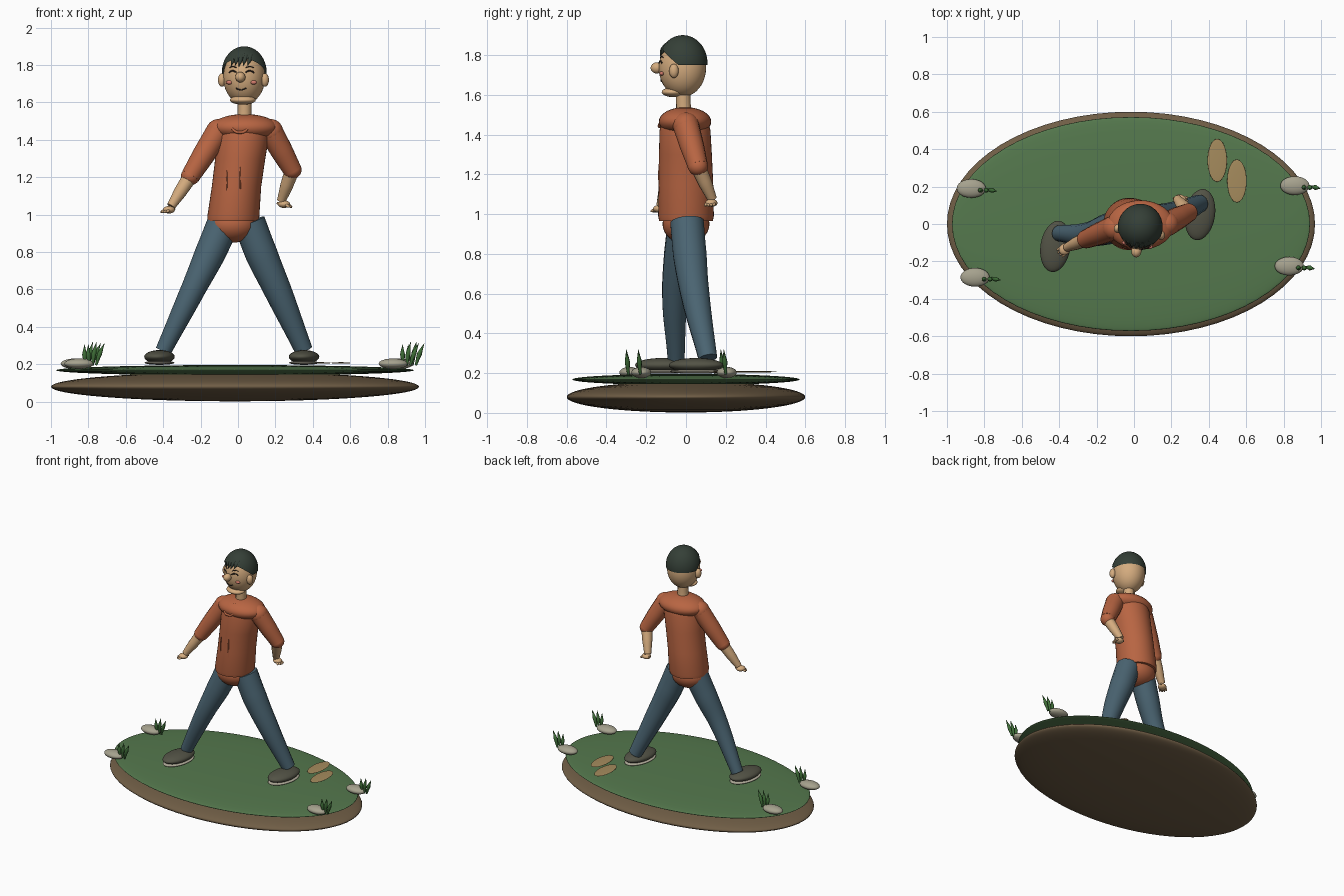
import bpy, bmesh, math
from mathutils import Vector, Matrix

if "Cube" in bpy.data.objects:
    bpy.data.objects.remove(bpy.data.objects["Cube"])

COL = dict(soil=(.16, .11, .06), grass=(.09, .19, .075), skin=(.66, .41, .21), shirt=(.48, .13, .055),
           jeans=(.07, .13, .17), shoe=(.085, .085, .06), sole=(.45, .42, .33), hair=(.035, .05, .038),
           stone=(.38, .36, .27), print=(.38, .26, .11), dark=(.03, .02, .015), cheek=(.65, .2, .15),
           blade=(.05, .16, .04))
MAT = {}
for k, c in COL.items():
    MAT[k] = bpy.data.materials.new(k)
    MAT[k].diffuse_color = (*c, 1)


def finish(o, name, mat):
    o.name = name
    o.data.materials.clear()
    o.data.materials.append(MAT[mat])
    bpy.ops.object.select_all(action='DESELECT')
    bpy.context.view_layer.objects.active = o
    o.select_set(True)
    bpy.ops.object.shade_smooth_by_angle(angle=math.radians(50))
    return o


def ball(name, c, r, mat, rot=(0, 0, 0), seg=32):
    bpy.ops.mesh.primitive_uv_sphere_add(segments=seg, ring_count=seg // 2, radius=1, location=c)
    o = bpy.context.object
    o.rotation_euler = [math.radians(a) for a in rot]
    o.scale = r
    return finish(o, name, mat)


def tube(name, pts, mat, res=6):
    """Smooth tapered tube through (x, y, z, radius) points."""
    cu = bpy.data.curves.new(name, 'CURVE')
    cu.dimensions = '3D'
    cu.bevel_depth, cu.bevel_resolution = 1, 5
    cu.resolution_u, cu.use_fill_caps = res, True
    sp = cu.splines.new('BEZIER')
    sp.bezier_points.add(len(pts) - 1)
    for bp, p in zip(sp.bezier_points, pts):
        bp.co, bp.radius = p[:3], p[3]
        bp.handle_left_type = bp.handle_right_type = 'AUTO'
    o = bpy.data.objects.new(name, cu)
    bpy.context.collection.objects.link(o)
    bpy.ops.object.select_all(action='DESELECT')
    bpy.context.view_layer.objects.active = o
    o.select_set(True)
    bpy.ops.object.convert(target='MESH')
    return finish(bpy.context.object, name, mat)


def loft(name, rings, mat, n=40):
    """Closed skin over elliptical rings (z, cx, cy, rx, ry)."""
    bm = bmesh.new()
    loops = [[bm.verts.new((cx + rx * math.cos(2 * math.pi * i / n),
                            cy + ry * math.sin(2 * math.pi * i / n), z)) for i in range(n)]
             for z, cx, cy, rx, ry in rings]
    for a, b in zip(loops, loops[1:]):
        for i in range(n):
            j = (i + 1) % n
            bm.faces.new((a[i], a[j], b[j], b[i]))
    bm.faces.new(loops[0][::-1])
    bm.faces.new(loops[-1])
    me = bpy.data.meshes.new(name)
    bm.to_mesh(me)
    bm.free()
    o = bpy.data.objects.new(name, me)
    bpy.context.collection.objects.link(o)
    return finish(o, name, mat)


# Oval base and turf
ball('soil_base', (-.016, 0, .08), (.984, .6, .078), 'soil', seg=64)
ball('turf', (-.016, 0, .168), (.957, .572, .028), 'grass', seg=64)

# Footprints, stones and grass tufts
for i, (x, y) in enumerate([(.445, .34), (.55, .23)]):
    ball(f'footprint_{i}', (x, y, .207), (.052, .115, .004), 'print')
for i, (x, y) in enumerate([(-.87, .19), (-.85, -.285), (.86, .205), (.83, -.225)]):
    ball(f'stone_{i}', (x, y, .203), (.078, .05, .028), 'stone')
    for j in range(3):
        bx, tx, h = x + .055 + .018 * j, x + .05 + .043 * j, (.105, .118, .112)[j]
        tube(f'grass_blade_{i}_{j}', [(bx, y - .005, .195, .006), ((bx + tx) / 2 - .003, y - .01, .2 + h * .5, .013),
                                      (tx, y - .015, .2 + h, .001)], 'blade', 4)

# Shoes and soles
for side, x, y in (('left', -.42, -.12), ('right', .353, .05)):
    ball(side + '_shoe', (x, y, .24), (.08, .138, .036), 'shoe', (0, 0, -9))
    ball(side + '_sole', (x, y, .208), (.078, .135, .011), 'sole', (0, 0, -9))

# Trouser legs
tube('left_leg', [(-.075, -.005, .96, .088), (-.15, -.03, .79, .082), (-.24, -.055, .6, .066),
                  (-.4, -.05, .27, .043)], 'jeans')
tube('right_leg', [(.06, .005, .96, .086), (.125, .02, .79, .086), (.21, .045, .6, .074),
                   (.352, .11, .275, .048)], 'jeans')

# Shirt body, hips and shoulders
ball('hips', (-.03, 0, .95), (.132, .118, .1), 'shirt')
loft('shirt_body', [(.965, -.027, 0, .135, .135), (.99, -.025, 0, .139, .14), (1.15, -.008, 0, .132, .137),
                    (1.3, .012, -.003, .134, .133), (1.42, .028, -.005, .138, .128),
                    (1.48, .033, -.005, .12, .115), (1.52, .035, -.008, .085, .085)], 'shirt')
ball('shoulder_yoke', (.035, -.005, 1.465), (.178, .132, .073), 'shirt')
for i, (x, z0, z1) in enumerate([(-.06, 1.09, 1.25), (.012, 1.11, 1.28)]):
    y = -.138 * math.sqrt(1 - ((x + .005) / .134) ** 2)
    tube(f'shirt_fold_{i}', [(x, y + .004, z0, .002), (x, y + .001, (z0 + z1) / 2, .005),
                             (x + .003, y + .004, z1, .002)], 'shirt', 4)
tube('collar', [(-.04, -.115, 1.475, .005), (-.015, -.131, 1.445, .008), (.01, -.133, 1.44, .008),
                (.035, -.134, 1.445, .008), (.06, -.125, 1.475, .005)], 'shirt')

# Arms: shoulder, elbow, wrist, finger direction
ARMS = {'left': ((-.105, -.02, 1.445), (-.255, -.08, 1.205), (-.358, -.125, 1.045), (-.75, -.6, -.25)),
        'right': ((.175, 0, 1.445), (.29, .06, 1.24), (.232, .132, 1.075), (.85, -.25, -.25))}
for side, (s, e, w, f) in ARMS.items():
    s, e, w, f = map(Vector, (s, e, w, f))
    f.normalize()
    m = s.lerp(e, .5)
    ball(side + '_shoulder', s, (.066, .066, .066), 'shirt')
    tube(side + '_sleeve', [(*s, .066), (*m, .061), (*e, .051)], 'shirt')
    ball(side + '_sleeve_hem', e, (.05, .05, .048), 'shirt')
    tube(side + '_forearm', [(*e, .04), (*e.lerp(w, .5), .035), (*w, .024)], 'skin')
    across = f.cross(Vector((0, 0, 1))).normalized()
    palm = w + f * .015 + Vector((0, 0, -.015))
    ball(side + '_palm', palm, (.034, .03, .02), 'skin',
         (0, 0, math.degrees(math.atan2(f.y, f.x))), 24)
    for k in range(4):
        a = palm + across * (k - 1.5) * .013 + f * .018
        b = a + f * (.026 if k in (1, 2) else .02) + across * (k - 1.5) * .003 + Vector((0, 0, -.004))
        tube(f'{side}_finger_{k}', [(*a, .008), (*a.lerp(b, .6), .0075), (*b, .004)], 'skin', 3)
    t = palm - f * .02
    tube(side + '_thumb', [(*palm, .01), (*(t - f * .02 + Vector((0, 0, -.005))), .006)], 'skin', 3)

# Neck and head, turned slightly to one side
TURN = -9
HEAD = Matrix.Translation((.033, -.018, 1.735)) @ Matrix.Rotation(math.radians(TURN), 4, 'Z')


def hball(name, c, r, mat, seg=24):
    return ball(name, HEAD @ Vector(c), r, mat, (0, 0, TURN), seg)


def htube(name, pts, mat):
    return tube(name, [(*(HEAD @ Vector(p[:3])), p[3]) for p in pts], mat, 4)


def face_y(x, z):
    return -.119 * math.sqrt(max(0, 1 - (x / .112) ** 2 - (z / .145) ** 2))


def stroke(name, x, z, w, bend, r):
    """Small curved line drawn on the face."""
    pts = [(x + w * t, z + bend * (1 - t * t)) for t in (-1, -.5, 0, .5, 1)]
    htube(name, [(px, face_y(px, pz), pz, r) for px, pz in pts], 'dark')


tube('neck', [(.033, -.01, 1.49, .04), (.035, -.013, 1.55, .037), (.035, -.015, 1.63, .037)], 'skin')
hball('head', (0, 0, 0), (.112, .119, .145), 'skin', 40)
hball('jaw', (0, -.045, -.122), (.07, .06, .025), 'skin')
hball('nose', (0, -.13, 0), (.027, .032, .028), 'skin')
stroke('smile', 0, -.058, .028, -.01, .0035)
for n, s in (('left', -1), ('right', 1)):
    hball(n + '_ear', (s * .116, -.025, -.015), (.022, .024, .036), 'skin')
    stroke(n + '_eye', s * .046, .024, .022, .01, .004)
    stroke(n + '_brow', s * .046, .05, .02, .007, .0028)
    hball(n + '_cheek', (s * .065, face_y(.065, -.028), -.028), (.019, .012, .011), 'cheek', 16)

# Hair cap trimmed level at the back and rising to the forehead
hair = hball('hair_cap', (0, .002, .025), (.12, .124, .14), 'hair', 48)
bm = bmesh.new()
bm.from_mesh(hair.data)
for co, no in (((0, 0, -.08), (0, 0, 1)), ((0, 0, -.1), (0, .75, 1))):
    bmesh.ops.bisect_plane(bm, geom=bm.verts[:] + bm.edges[:] + bm.faces[:],
                           plane_co=co, plane_no=no, clear_inner=True)
bm.to_mesh(hair.data)
bm.free()
for i, (x, tip) in enumerate([(-.048, .06), (-.026, .062), (-.004, .056), (.018, .06), (.042, .064)]):
    htube(f'fringe_lock_{i}', [(x + .004, face_y(x, .115) - .004, .118, .013),
                               (x, face_y(x, .09) - .008, .09, .011),
                               (x - .006, face_y(x, tip) - .006, tip, .001)], 'hair')

for m in bpy.data.materials:
    if m.users and not m.is_grease_pencil:
        m.use_nodes = True
        m.node_tree.nodes["Principled BSDF"].inputs["Base Color"].default_value = m.diffuse_color
